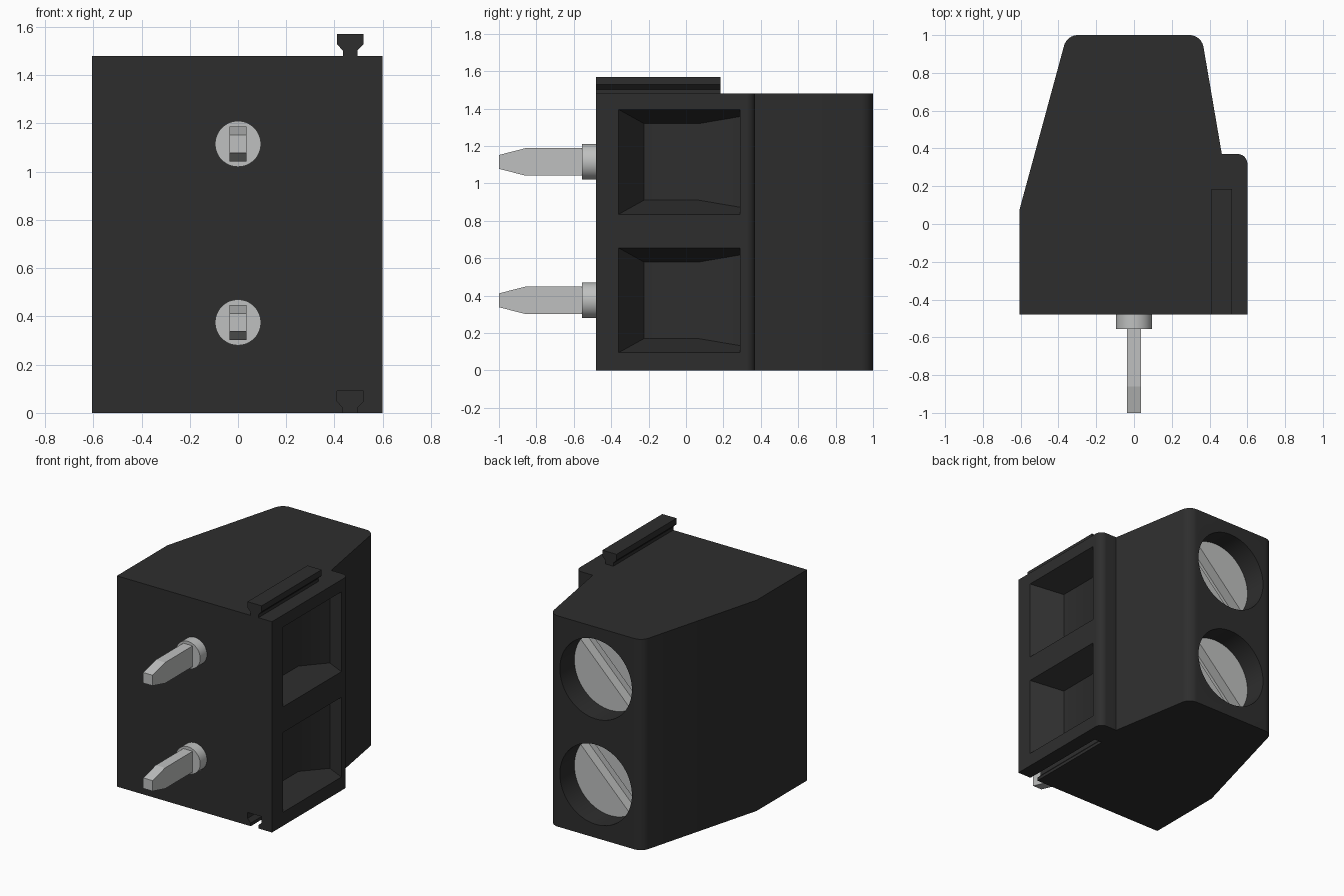
import bpy, bmesh, math
from mathutils import Vector, Matrix

if "Cube" in bpy.data.objects:
    bpy.data.objects.remove(bpy.data.objects["Cube"])


def material(name, rgb, rough):
    m = bpy.data.materials.new(name)
    m.use_nodes = True
    m.diffuse_color = (*rgb, 1)
    b = m.node_tree.nodes["Principled BSDF"]
    b.inputs["Base Color"].default_value = (*rgb, 1)
    b.inputs["Roughness"].default_value = rough
    return m


BLACK = material("black plastic", (0.027, 0.027, 0.027), 0.6)
METAL = material("light grey metal", (0.52, 0.53, 0.525), 0.5)


def finish(name, bm, mat):
    bmesh.ops.recalc_face_normals(bm, faces=bm.faces)
    me = bpy.data.meshes.new(name)
    bm.to_mesh(me)
    bm.free()
    me.materials.append(mat)
    ob = bpy.data.objects.new(name, me)
    bpy.context.collection.objects.link(ob)
    return ob


def prism(name, pts, lo, hi, axis, mat):
    """Extrude a 2D outline: (x, y) along z, (x, z) along y or (y, z) along x."""
    place = {"z": lambda a, b, c: (a, b, c), "y": lambda a, b, c: (a, c, b),
             "x": lambda a, b, c: (c, a, b)}[axis]
    bm = bmesh.new()
    rings = [[bm.verts.new(place(a, b, c)) for a, b in pts] for c in (lo, hi)]
    bm.faces.new(rings[0])
    bm.faces.new(rings[1])
    n = len(pts)
    for i in range(n):
        j = (i + 1) % n
        bm.faces.new((rings[0][i], rings[0][j], rings[1][j], rings[1][i]))
    return finish(name, bm, mat)


def fillet(corners, steps=8):
    """Round each (x, y, radius) corner of an outline."""
    out = []
    n = len(corners)
    for i, (x, y, r) in enumerate(corners):
        p = Vector((x, y))
        if r == 0:
            out.append((x, y))
            continue
        u = (Vector(corners[i - 1][:2]) - p).normalized()
        v = (Vector(corners[(i + 1) % n][:2]) - p).normalized()
        half = u.angle(v) / 2
        mid = p + (u + v).normalized() * (r / math.sin(half))
        t = r / math.tan(half)
        a, b = p + u * t - mid, p + v * t - mid
        for k in range(steps + 1):
            d = a.lerp(b, k / steps).normalized() * r
            out.append(tuple(mid + d))
    return out


def circle(x, z, r, n=64):
    return [(x + r * math.cos(2 * math.pi * i / n), z + r * math.sin(2 * math.pi * i / n))
            for i in range(n)]


def cut(ob, cutters):
    for c in cutters:
        c.hide_render = True
        m = ob.modifiers.new("cut", "BOOLEAN")
        m.operation, m.solver, m.object = "DIFFERENCE", "EXACT", c
    bpy.context.view_layer.update()
    dg = bpy.context.evaluated_depsgraph_get()
    me = bpy.data.meshes.new_from_object(ob.evaluated_get(dg))
    ob.modifiers.clear()
    ob.data = me
    for c in cutters:
        bpy.data.objects.remove(c)


def smooth(ob):
    bpy.ops.object.select_all(action="DESELECT")
    bpy.context.view_layer.objects.active = ob
    ob.select_set(True)
    bpy.ops.object.shade_smooth_by_angle(angle=math.radians(25))


H = 1.48
POLES = {"lower": 0.375, "upper": 1.115}

# Housing with a sloped back and a stepped wire side
housing = prism("housing", fillet([
    (-0.605, -0.48, 0), (0.6, -0.48, 0), (0.6, 0.37, 0.05), (0.465, 0.37, 0),
    (0.357, 1.0, 0.075), (-0.355, 1.0, 0.075), (-0.605, 0.08, 0)]), 0, H, "z", BLACK)


# Dovetail outline shared by the rail and its matching groove
def dovetail(z0, foot):
    half = [(0.03, foot), (0.03, 0.022), (0.055, 0.048), (0.055, 0.09)]
    return ([(0.465 + w, z0 + z) for w, z in half]
            + [(0.465 - w, z0 + z) for w, z in reversed(half)])


prism("dovetail_rail", dovetail(H, -0.01), -0.48, 0.185, "y", BLACK)
cutters = [prism("groove_cutter", dovetail(0, -0.05), -0.55, 0.185, "y", BLACK)]

for z in POLES.values():
    # Screw well in the back
    cutters.append(prism("well_cutter", circle(0, z, 0.28), 0.74, 1.1, "y", BLACK))
    # Funnel-shaped wire entry
    bm = bmesh.new()
    for x, y, h in [(0.66, -0.36, 0.28), (0.66, 0.29, 0.28), (0.6, -0.36, 0.28),
                    (0.6, 0.29, 0.28), (0.42, -0.225, 0.205), (0.42, 0.07, 0.205),
                    (0.51, 0.29, 0.2425)]:
        for s in (-1, 1):
            bm.verts.new((x, y, z + s * h))
    bmesh.ops.convex_hull(bm, input=bm.verts)
    bmesh.ops.dissolve_limit(bm, angle_limit=0.01, verts=bm.verts, edges=bm.edges)
    cutters.append(finish("entry_cutter", bm, BLACK))

cut(housing, cutters)
smooth(housing)

for side, z in POLES.items():
    # Clamp screw with a diagonal driver slot
    screw = prism(side + "_screw", circle(0, z, 0.279), 0.735, 0.84, "y", METAL)
    bm = bmesh.new()
    bmesh.ops.create_cube(bm, size=1, matrix=Matrix.Translation((0, 0.84, z))
                          @ Matrix.Rotation(math.radians(-45), 4, "Y")
                          @ Matrix.Diagonal((0.7, 0.14, 0.1, 1)))
    cut(screw, [finish("slot_cutter", bm, METAL)])
    smooth(screw)

    # Round collar and tapered flat pin
    smooth(prism(side + "_pin_collar", circle(0, z, 0.095, 48), -0.555, -0.47, "y", METAL))
    prism(side + "_pin", [(-0.55, z - 0.073), (-0.86, z - 0.073), (-1.0, z - 0.037),
                          (-1.0, z + 0.037), (-0.86, z + 0.073), (-0.55, z + 0.073)],
          -0.036, 0.036, "x", METAL)
